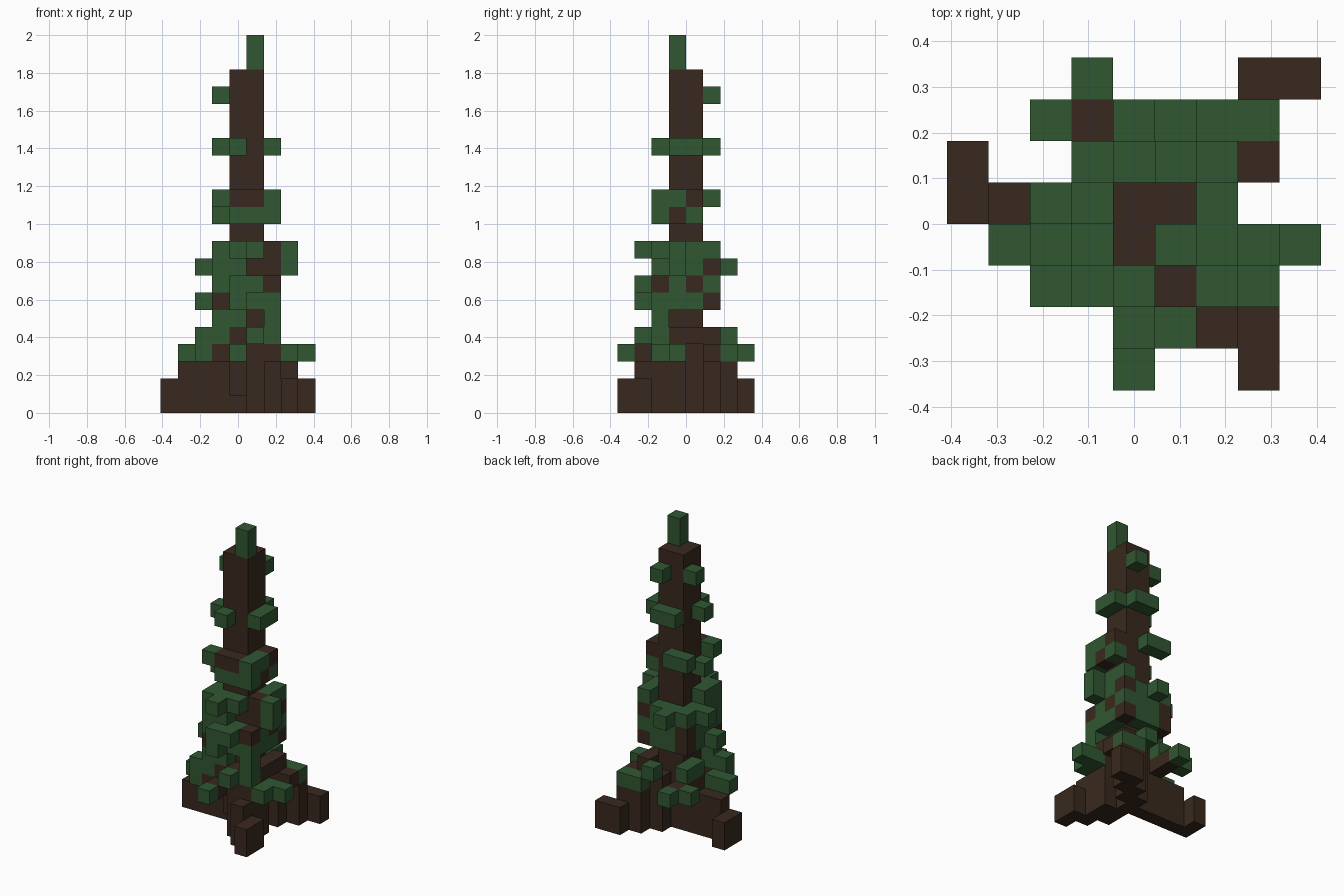
import bpy
import bmesh
from mathutils import Vector

cube = bpy.data.objects.get("Cube")
if cube:
    bpy.data.objects.remove(cube)

UNIT = 2 / 22                      # edge length of one block
ORIGIN = Vector((-4.5, -4, 0))     # shifts the block grid onto the centre


def make_material(name, colour):
    material = bpy.data.materials.new(name)
    material.use_nodes = True
    material.diffuse_color = (*colour, 1)
    shader = material.node_tree.nodes["Principled BSDF"]
    shader.inputs["Base Color"].default_value = (*colour, 1)
    shader.inputs["Roughness"].default_value = 0.9
    return material


MATERIALS = [make_material("dark_bark", (0.040, 0.022, 0.013)),
             make_material("pine_green", (0.030, 0.095, 0.031))]
BARK, LEAF = range(len(MATERIALS))

blocks = {}                        # grid cell -> (part name, material index)


def fill(part, material, low, high):
    """Fill every cell from low to high, both included."""
    for x in range(low[0], high[0] + 1):
        for y in range(low[1], high[1] + 1):
            for z in range(low[2], high[2] + 1):
                blocks[x, y, z] = (part, material)


def dot(part, material, layer, *cells):
    """Fill single cells of one layer."""
    for x, y in cells:
        blocks[x, y, layer] = (part, material)


def build_part(part):
    """Join the blocks of one part, keeping only faces open to the air."""
    bm = bmesh.new()
    axes = [Vector(a) for a in ((1, 0, 0), (0, 1, 0), (0, 0, 1))]
    for cell, (owner, material) in blocks.items():
        if owner != part:
            continue
        middle = Vector(cell) + Vector((0.5, 0.5, 0.5)) + ORIGIN
        for i, axis in enumerate(axes):
            for sign in (-1, 1):
                normal = axis * sign
                if tuple(int(c) for c in Vector(cell) + normal) in blocks:
                    continue
                u = axes[(i + 1) % 3] / 2
                v = axes[(i + 2) % 3] / 2 * sign
                centre = middle + normal / 2
                corners = (centre - u - v, centre + u - v,
                           centre + u + v, centre - u + v)
                face = bm.faces.new([bm.verts.new(c * UNIT) for c in corners])
                face.material_index = material
    bmesh.ops.remove_doubles(bm, verts=bm.verts, dist=UNIT / 100)
    mesh = bpy.data.meshes.new(part)
    bm.to_mesh(mesh)
    bm.free()
    for material in MATERIALS:
        mesh.materials.append(material)
    obj = bpy.data.objects.new(part, mesh)
    bpy.context.collection.objects.link(obj)


# Three thin roots winding out from the trunk: columns grouped by top layer
ROOTS = {
    1: [(0, 4), (0, 5), (7, 0), (7, 1), (7, 7), (8, 7)],
    2: [(1, 4), (2, 4), (6, 1), (7, 6), (6, 6)],
    3: [(3, 4), (6, 2), (5, 5)],
    4: [(5, 2), (6, 3), (6, 5)],
}
for top, columns in ROOTS.items():
    for x, y in columns:
        fill("roots", BARK, (x, y, 0), (x, y, top))

# Bark knots overhanging the roots
dot("bark_knots", BARK, 3, (3, 5), (3, 6), (3, 2), (4, 1), (7, 5))
dot("bark_knots", BARK, 4, (4, 2), (6, 4))

# Low leaves resting on the roots
dot("low_leaves", LEAF, 3, (4, 0), (3, 7), (2, 6), (1, 3), (2, 3),
    (2, 2), (7, 2), (8, 3), (7, 3), (7, 6), (6, 6))
dot("low_leaves", LEAF, 4, (2, 2), (3, 2), (5, 1), (6, 2), (3, 4), (3, 5),
    (5, 6))
dot("low_leaves", LEAF, 5, (3, 2), (4, 2), (6, 2))

# Bushy middle: full below, broken up towards the top
fill("canopy", LEAF, (3, 2, 6), (6, 5, 7))
fill("canopy", LEAF, (3, 2, 8), (4, 5, 8))
fill("canopy", LEAF, (5, 3, 8), (6, 5, 8))
fill("canopy", LEAF, (3, 2, 9), (5, 2, 9))
fill("canopy", LEAF, (6, 4, 9), (6, 5, 9))
dot("canopy", LEAF, 9, (3, 3))

# Bark patches showing through the bushy middle
dot("canopy", BARK, 6, (3, 2), (6, 5), (3, 5))
dot("canopy", BARK, 7, (6, 2), (6, 4), (3, 5))
dot("canopy", BARK, 8, (6, 3), (6, 5))
dot("canopy", BARK, 9, (6, 3))

# Single leaves standing out of the bushy middle
dot("canopy_leaves", LEAF, 6, (4, 1), (2, 3))
dot("canopy_leaves", LEAF, 7, (4, 1), (5, 1))
dot("canopy_leaves", LEAF, 8, (2, 4), (4, 6), (7, 3))
dot("canopy_leaves", LEAF, 9, (4, 1), (7, 3))

# Collar of leaves and bark above the bare ring
fill("collar", LEAF, (4, 2, 11), (6, 2, 11))
dot("collar", LEAF, 11, (6, 4), (3, 3))
dot("collar", BARK, 11, (6, 3))
dot("collar", LEAF, 12, (3, 2), (6, 2), (6, 3), (3, 5), (4, 5))
dot("collar", BARK, 12, (4, 2), (5, 2), (6, 4))

# Sparse upper leaves
dot("upper_leaves", LEAF, 15, (4, 2), (6, 3), (6, 4), (4, 5), (5, 5), (3, 3))
dot("upper_leaves", LEAF, 18, (3, 4), (5, 5))

# Square trunk, lifted off the ground at one corner, and green tip
fill("trunk", BARK, (4, 3, 1), (5, 4, 19))
dot("trunk", BARK, 0, (4, 4), (5, 4), (5, 3))
fill("tip", LEAF, (5, 3, 20), (5, 3, 21))

for part in sorted({owner for owner, _ in blocks.values()}):
    build_part(part)
